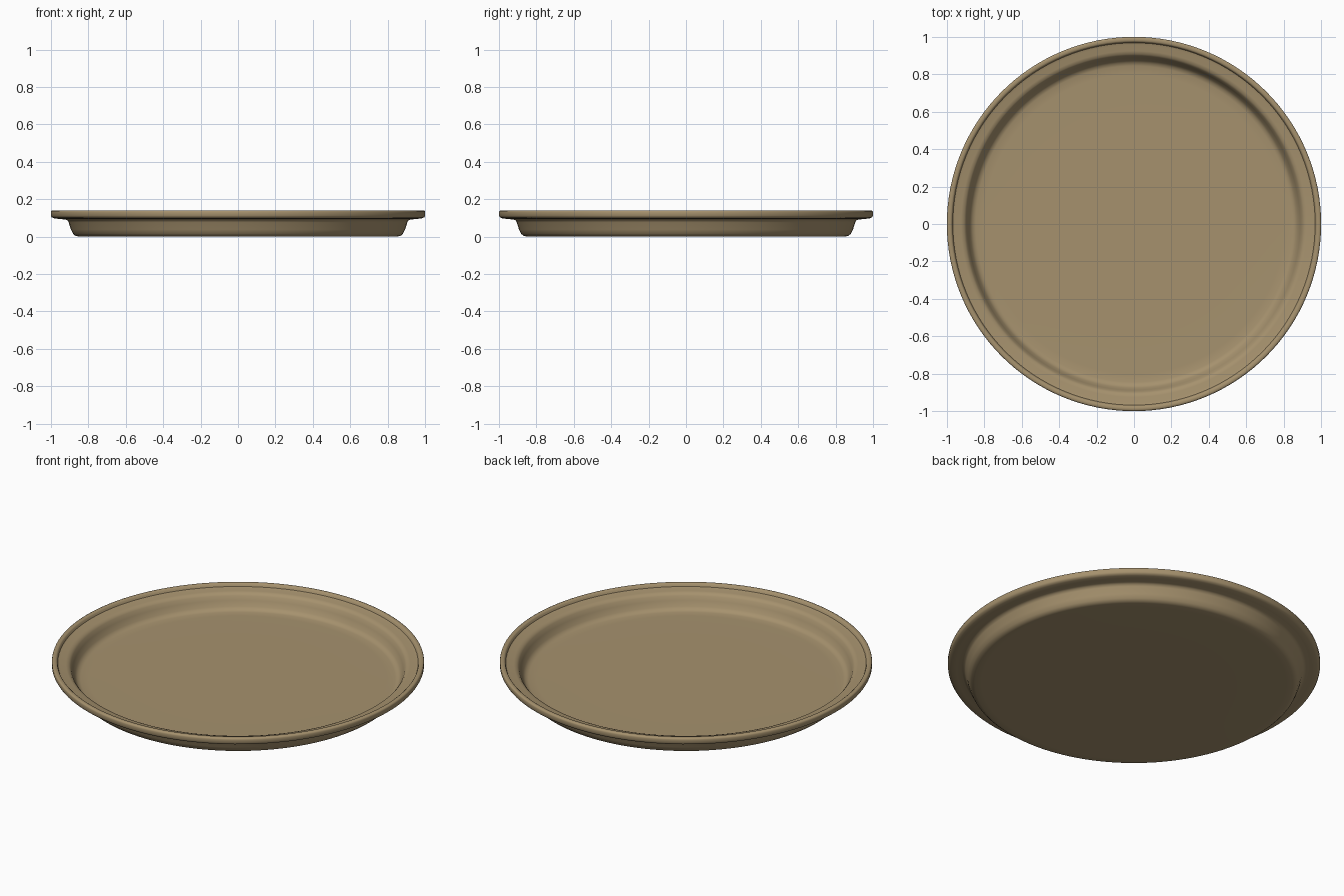
import bpy, bmesh, math

if "Cube" in bpy.data.objects:
    bpy.data.objects.remove(bpy.data.objects["Cube"])

# Clay colour
clay = bpy.data.materials.new("tan_clay")
clay.diffuse_color = (0.38, 0.285, 0.155, 1)
clay.use_nodes = True
clay.node_tree.nodes["Principled BSDF"].inputs["Base Color"].default_value = clay.diffuse_color

# Cross-section (radius, height): floor, inner wall, ledge, lip, underside
profile = [
    (0.0, 0.028), (0.50, 0.028), (0.80, 0.028), (0.845, 0.029), (0.862, 0.034),
    (0.875, 0.048), (0.888, 0.078), (0.898, 0.101), (0.908, 0.112), (0.925, 0.117),
    (0.955, 0.119), (0.968, 0.123), (0.973, 0.136), (0.978, 0.140), (0.992, 0.140),
    (0.998, 0.137), (1.0, 0.130), (1.0, 0.112), (0.995, 0.103), (0.982, 0.098),
    (0.955, 0.094), (0.925, 0.092), (0.912, 0.088), (0.905, 0.076), (0.893, 0.038),
    (0.882, 0.016), (0.870, 0.005), (0.855, 0.001), (0.82, 0.0), (0.50, 0.0), (0.0, 0.0),
]

# Dish turned around the vertical axis
bm = bmesh.new()
verts = [bm.verts.new((r, 0, z)) for r, z in profile]
edges = [bm.edges.new(pair) for pair in zip(verts, verts[1:])]
bmesh.ops.spin(bm, geom=verts + edges, cent=(0, 0, 0), axis=(0, 0, 1),
               angle=math.tau, steps=128)
bmesh.ops.remove_doubles(bm, verts=bm.verts, dist=0.0002)
bmesh.ops.recalc_face_normals(bm, faces=bm.faces)
mesh = bpy.data.meshes.new("round_dish")
bm.to_mesh(mesh)
bm.free()
mesh.materials.append(clay)

dish = bpy.data.objects.new("round_dish", mesh)
bpy.context.collection.objects.link(dish)
bpy.context.view_layer.objects.active = dish
dish.select_set(True)
bpy.ops.object.shade_smooth_by_angle(angle=math.radians(50))
